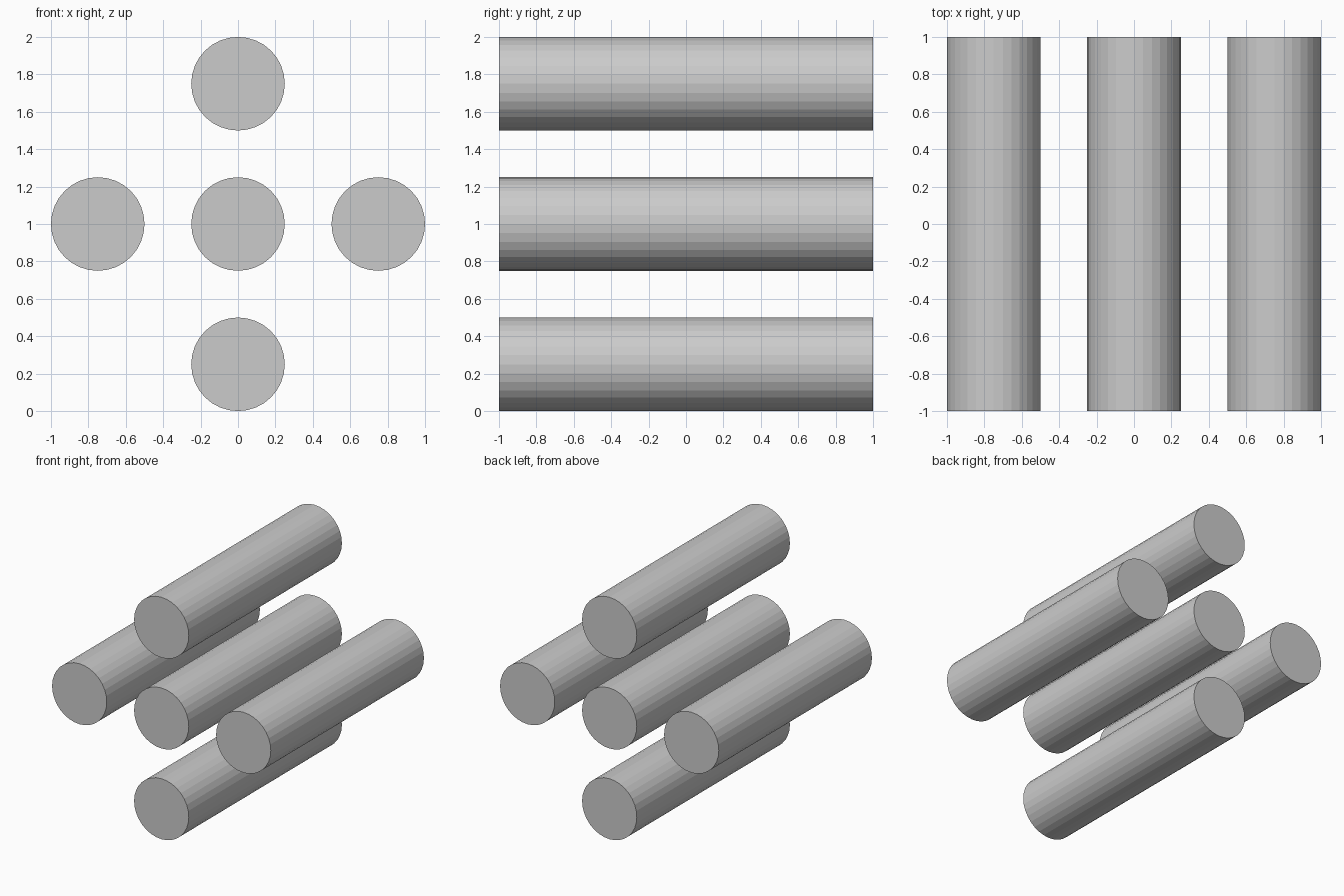
import bpy
import math

if "Cube" in bpy.data.objects:
    bpy.data.objects.remove(bpy.data.objects["Cube"])

RADIUS, LENGTH, SPACING, MID_Z = 0.25, 2.0, 0.75, 1.0


def rod(name, x, z):
    # Flat-shaded 32-sided rod lying along y
    bpy.ops.mesh.primitive_cylinder_add(
        vertices=32, radius=RADIUS, depth=LENGTH,
        location=(x, 0, z), rotation=(math.pi / 2, 0, 0))
    bpy.context.object.name = name


# Five parallel rods in a plus arrangement
for name, dx, dz in (("centre_rod", 0, 0), ("left_rod", -1, 0),
                     ("right_rod", 1, 0), ("top_rod", 0, 1),
                     ("bottom_rod", 0, -1)):
    rod(name, dx * SPACING, MID_Z + dz * SPACING)
